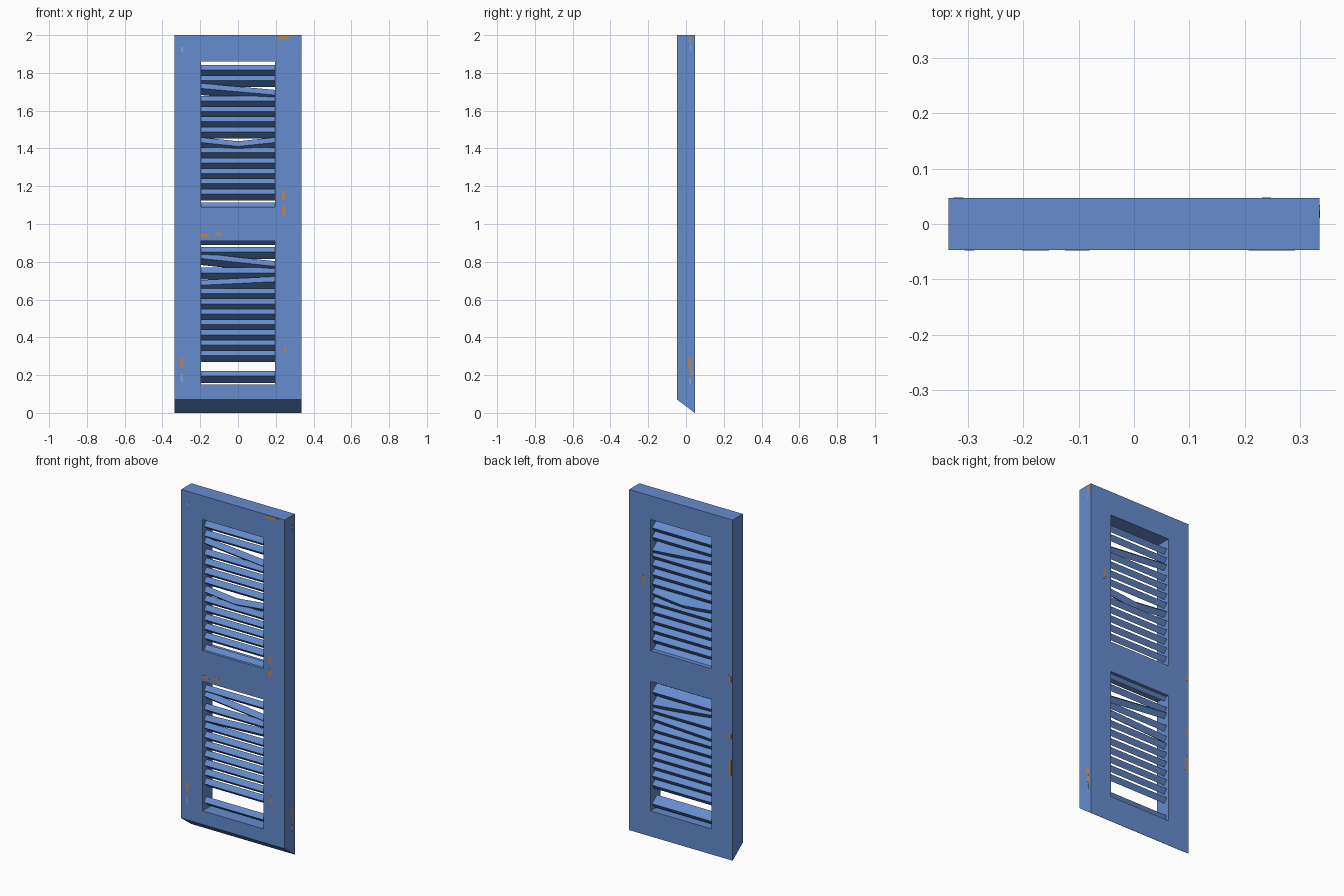
import bpy, bmesh, math, random

random.seed(4)
cube = bpy.data.objects.get("Cube")
if cube:
    bpy.data.objects.remove(cube, do_unlink=True)

W, D, H = 0.336, 0.047, 2.0       # half width, half depth, height
OPEN = 0.197                      # half width of the louvre openings
PITCH = 0.0547


def material(name, rgb):
    m = bpy.data.materials.new(name)
    m.use_nodes = True
    m.diffuse_color = (*rgb, 1)
    bsdf = m.node_tree.nodes["Principled BSDF"]
    bsdf.inputs["Base Color"].default_value = (*rgb, 1)
    bsdf.inputs["Roughness"].default_value = 0.8
    return m


BLUE = material("blue paint", (0.13, 0.265, 0.62))
WOOD = material("bare wood", (0.46, 0.25, 0.13))
FADED = material("faded paint", (0.26, 0.36, 0.58))


def finish(name, bm, mat):
    bmesh.ops.recalc_face_normals(bm, faces=bm.faces)
    mesh = bpy.data.meshes.new(name)
    bm.to_mesh(mesh)
    bm.free()
    mesh.materials.append(mat)
    ob = bpy.data.objects.new(name, mesh)
    bpy.context.collection.objects.link(ob)
    return ob


# Frame: grid of panels with two openings, extruded front to back, sloped sill
def frame():
    xs = [-W, -OPEN, OPEN, W]
    zs = [0.07, 0.15, 0.91, 1.09, 1.86, H]
    bm = bmesh.new()
    grid = [[bm.verts.new((x, -D, z)) for x in xs] for z in zs]
    for j in range(len(zs) - 1):
        for i in range(len(xs) - 1):
            if i == 1 and j in (1, 3):
                continue
            bm.faces.new((grid[j][i], grid[j][i + 1], grid[j + 1][i + 1], grid[j + 1][i]))
    ext = bmesh.ops.extrude_face_region(bm, geom=bm.faces[:], use_keep_orig=True)
    for v in ext["geom"]:
        if isinstance(v, bmesh.types.BMVert):
            v.co.y = D
            if v.co.z < 0.1:
                v.co.z = 0
    finish("shutter_frame", bm, BLUE)


# Slat: tilted rectangular section swept through (x, top z) stations
def slat(name, stations):
    a, length, thick = math.radians(37), 0.058, 0.034
    c, s = math.cos(a), math.sin(a)
    front = -(length * c + thick * s) / 2
    section = [(front + u * c + n * s, -thick * c - u * s + n * c)
               for u, n in ((0, 0), (length, 0), (length, thick), (0, thick))]
    bm = bmesh.new()
    rings = [[bm.verts.new((x, y, top + z)) for y, z in section] for x, top in stations]
    for r, q in zip(rings, rings[1:]):
        for k in range(4):
            bm.faces.new((r[k], r[(k + 1) % 4], q[(k + 1) % 4], q[k]))
    bm.faces.new(rings[0])
    bm.faces.new(rings[-1])
    finish(name, bm, BLUE)


def louvres(name, top, special, missing=()):
    for k in range(13):
        if k in missing:
            continue
        z = top - k * PITCH
        slat(f"{name}_slat_{k + 1}", special.get(k, [(-OPEN, z), (OPEN, z)]))


frame()
louvres("upper", 1.842, {
    2: [(-OPEN, 1.745), (OPEN, 1.71)],                  # slipped at one end
    7: [(-OPEN, 1.459), (0, 1.438), (OPEN, 1.459)],     # cracked in the middle
})
louvres("lower", 0.878, {
    1: [(-OPEN, 0.845), (OPEN, 0.803)],
    3: [(-OPEN, 0.703), (OPEN, 0.722)],
}, missing=(11,))
slat("upper_bottom_slat", [(-OPEN, 1.115), (OPEN, 1.115)])
slat("lower_top_slat", [(-OPEN, 0.952), (OPEN, 0.952)])


# Worn paint: clusters of thin ragged plates on the front, back or left side
def worn(name, side, at, z, w, h, mat=WOOD):
    bm = bmesh.new()
    n = 4
    along_z = h > w
    for i in range(n):
        f = (i + 0.5) / n - 0.5
        r, j = random.uniform(0.55, 0.95), random.uniform(-0.1, 0.1)
        if along_z:
            cu, cz, su, sz = at + f * w, z + j * h, w / n, h * r
        else:
            cu, cz, su, sz = at + j * w, z + f * h, w * r, h / n
        made = bmesh.ops.create_cube(bm, size=1)["verts"]
        for v in made:
            u, t, q = cu + v.co.x * su, v.co.y * 0.002, cz + v.co.z * sz
            v.co = {"front": (u, -D + t, q), "back": (u, D + t, q),
                    "left": (W + t, u, q)}[side]
    finish(name, bm, mat)


worn("chip_top", "front", 0.245, 1.987, 0.09, 0.02)
worn("chip_stile_high", "front", 0.242, 1.155, 0.018, 0.06)
worn("chip_stile_mid", "front", 0.242, 1.07, 0.018, 0.06)
worn("chip_rail_outer", "front", -0.175, 0.94, 0.05, 0.015)
worn("chip_rail_inner", "front", -0.105, 0.945, 0.045, 0.018)
worn("chip_stile_low", "front", -0.298, 0.27, 0.018, 0.06)
worn("scuff_stile_low", "front", -0.298, 0.185, 0.012, 0.06, FADED)
worn("scuff_corner", "front", -0.295, 1.925, 0.012, 0.035, FADED)
worn("chip_stile_small", "front", 0.25, 0.335, 0.014, 0.04)
worn("chip_side_top", "left", 0.025, 1.975, 0.016, 0.045)
worn("scuff_side_top", "left", 0.025, 1.93, 0.01, 0.04, FADED)
worn("chip_side_low", "left", 0.02, 0.27, 0.018, 0.07)
worn("chip_side_lower", "left", 0.027, 0.22, 0.014, 0.06)
worn("scuff_side_low", "left", 0.022, 0.17, 0.01, 0.05, FADED)
worn("chip_back_stile", "back", 0.24, 1.49, 0.016, 0.07)
for i, (z, h) in enumerate(((1.06, 0.05), (0.73, 0.05), (0.54, 0.1))):
    worn(f"chip_back_edge_{i + 1}", "back", -0.318, z, 0.018, h)
